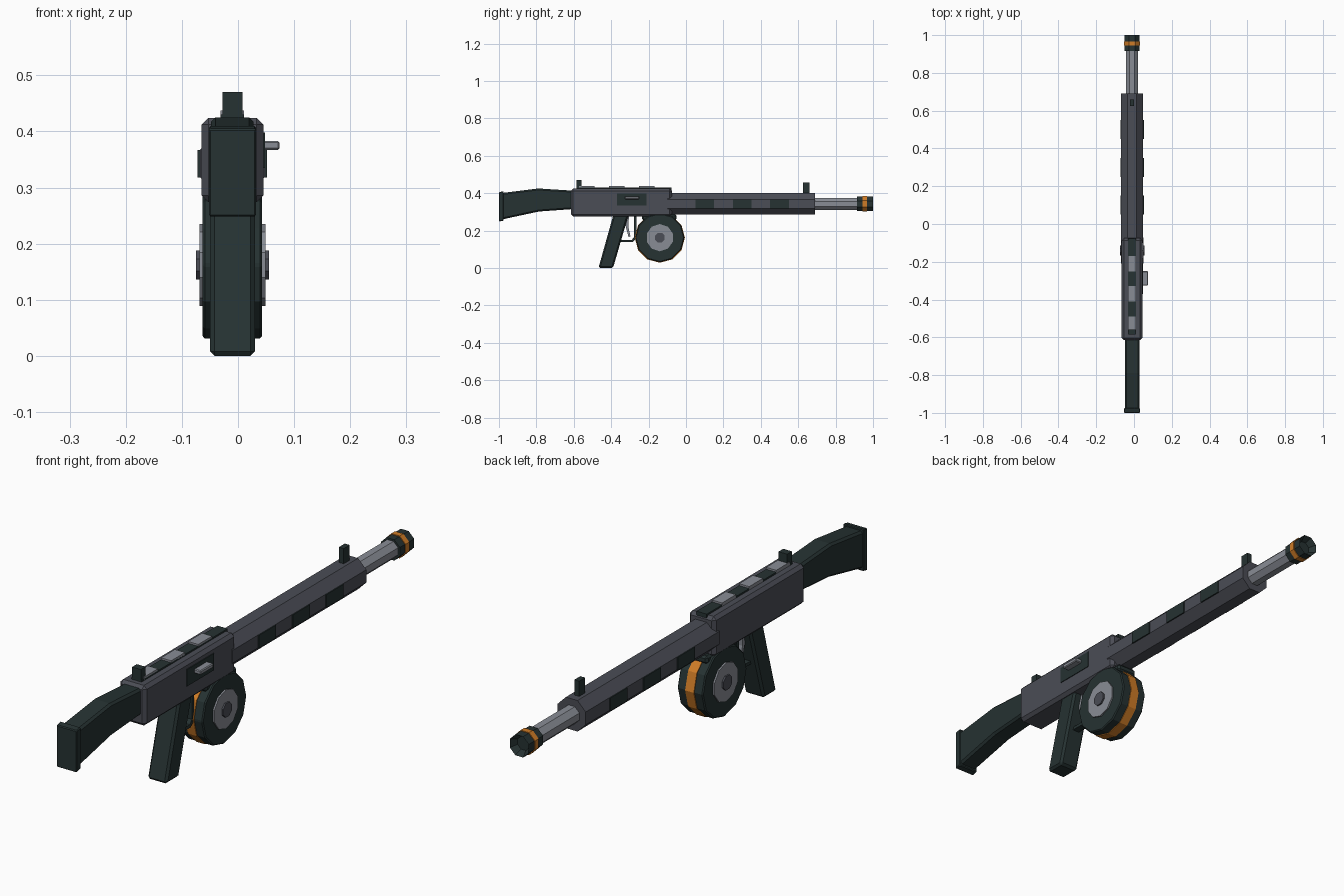
import bpy
import bmesh
from math import sin, cos, pi

if "Cube" in bpy.data.objects:
    bpy.data.objects.remove(bpy.data.objects["Cube"], do_unlink=True)

CX = -0.01  # symmetry plane of the body
AXIS_Z = 0.343  # barrel axis height


def material(name, rgb):
    m = bpy.data.materials.new(name)
    m.use_nodes = True
    m.diffuse_color = (*rgb, 1)
    m.node_tree.nodes["Principled BSDF"].inputs["Base Color"].default_value = (*rgb, 1)
    return m


DARK = material("dark green black", (0.019, 0.032, 0.032))
GREY = material("gunmetal grey", (0.07, 0.074, 0.092))
LIGHT = material("light steel", (0.25, 0.265, 0.3))
ORANGE = material("orange", (0.62, 0.2, 0.02))


def prism(name, pts, axis, lo, hi, mat, bevel=0, bore=0):
    """Extrude a profile along x (points are y, z) or along y (points are x, z)."""
    bm = bmesh.new()
    place = (lambda p, t: (t, *p)) if axis == "x" else (lambda p, t: (p[0], t, p[1]))
    rings = [[bm.verts.new(place(p, t)) for p in pts] for t in (lo, hi)]
    n = len(pts)
    for i in range(n):
        j = (i + 1) % n
        bm.faces.new((rings[0][i], rings[0][j], rings[1][j], rings[1][i]))
    bm.faces.new(rings[0])
    cap = bm.faces.new(rings[1])
    bmesh.ops.recalc_face_normals(bm, faces=bm.faces)
    if bore:
        bmesh.ops.inset_region(bm, faces=[cap], thickness=bore)
        bmesh.ops.translate(bm, verts=cap.verts, vec=place((0, 0), -0.025))
    me = bpy.data.meshes.new(name)
    bm.to_mesh(me)
    bm.free()
    me.materials.append(mat)
    ob = bpy.data.objects.new(name, me)
    bpy.context.collection.objects.link(ob)
    if bevel:
        mod = ob.modifiers.new("Chamfer", "BEVEL")
        mod.width = bevel
        mod.segments = 1
    return ob


def sided(name, pts, half, mat, bevel=0):
    return prism(name, pts, "x", CX - half, CX + half, mat, bevel)


def box(name, x, y, z, mat, bevel=0):
    pts = [(y[0], z[0]), (y[1], z[0]), (y[1], z[1]), (y[0], z[1])]
    return prism(name, pts, "x", x[0], x[1], mat, bevel)


def ngon(n, r, a, b, turn=0.0):
    return [(a + r * sin(2 * pi * (i + turn) / n), b + r * cos(2 * pi * (i + turn) / n))
            for i in range(n)]


def tube(name, apothem, lo, hi, mat, bore=0):
    return prism(name, ngon(8, apothem / cos(pi / 8), CX, AXIS_Z, 0.5), "y", lo, hi, mat, 0, bore)


# Receiver, rail and sights
box("receiver", (CX - 0.055, CX + 0.055), (-0.615, -0.075), (0.274, 0.424), GREY, 0.012)
box("top_rail", (CX - 0.021, CX + 0.021), (-0.585, -0.078), (0.415, 0.43), DARK)
for i, y in enumerate((-0.53, -0.37, -0.21)):
    box(f"rail_plate_{i + 1}", (CX - 0.021, CX + 0.021), (y - 0.041, y + 0.041),
        (0.42, 0.437), LIGHT)
box("rear_sight", (CX - 0.018, CX + 0.018), (-0.586, -0.558), (0.42, 0.47), DARK)
box("front_sight", (CX - 0.01, CX + 0.01), (0.625, 0.66), (0.39, 0.458), DARK)

# Ejection port and bolt handle on the left side
box("ejection_port", (0.04, 0.048), (-0.37, -0.21), (0.335, 0.398), DARK)
box("bolt_handle", (0.04, 0.074), (-0.326, -0.25), (0.367, 0.383), LIGHT, 0.003)

# Shroud with side vents, barrel and muzzle
tube("barrel_shroud", 0.058, -0.1, 0.69, GREY)
for i, y in enumerate((0.1, 0.3, 0.5)):
    sided(f"shroud_vents_{i + 1}", [(y - 0.05, 0.318), (y + 0.05, 0.318),
                                    (y + 0.05, 0.367), (y - 0.05, 0.367)], 0.062, DARK)
tube("barrel", 0.032, 0.68, 0.93, LIGHT)
tube("muzzle", 0.039, 0.915, 1.0, DARK, 0.016)
tube("muzzle_band", 0.042, 0.945, 0.967, ORANGE)

# Shoulder stock and butt pad
sided("stock", [(-0.99, 0.258), (-0.785, 0.302), (-0.6, 0.315),
                (-0.6, 0.413), (-0.79, 0.425), (-0.99, 0.4)], 0.038, DARK, 0.008)
sided("butt_pad", [(-1.0, 0.248), (-0.975, 0.253), (-0.975, 0.41), (-1.0, 0.405)],
      0.042, DARK, 0.003)

# Grip, trigger and guard
sided("grip", [(-0.468, 0.0), (-0.39, 0.0), (-0.307, 0.285), (-0.388, 0.285)],
      0.04, DARK, 0.008)
sided("trigger", [(-0.325, 0.28), (-0.305, 0.28), (-0.308, 0.22),
                  (-0.297, 0.168), (-0.307, 0.165), (-0.322, 0.22)], 0.008, LIGHT)
sided("trigger_guard", [(-0.37, 0.138), (-0.285, 0.138), (-0.265, 0.16), (-0.265, 0.28),
                        (-0.278, 0.28), (-0.278, 0.165), (-0.29, 0.15), (-0.37, 0.15)],
      0.014, DARK)

# Drum magazine
DY, DZ = -0.14, 0.162
box("magazine_neck", (CX - 0.042, CX + 0.042), (-0.235, -0.05), (0.255, 0.285), DARK, 0.008)
sided("drum", ngon(12, 0.131, DY, DZ), 0.053, DARK, 0.004)
sided("drum_band", ngon(12, 0.134, DY, DZ), 0.018, ORANGE)
sided("drum_disc", ngon(10, 0.073, DY, DZ), 0.059, LIGHT)
sided("drum_hub", ngon(8, 0.028, DY, DZ, 0.5), 0.065, GREY)
